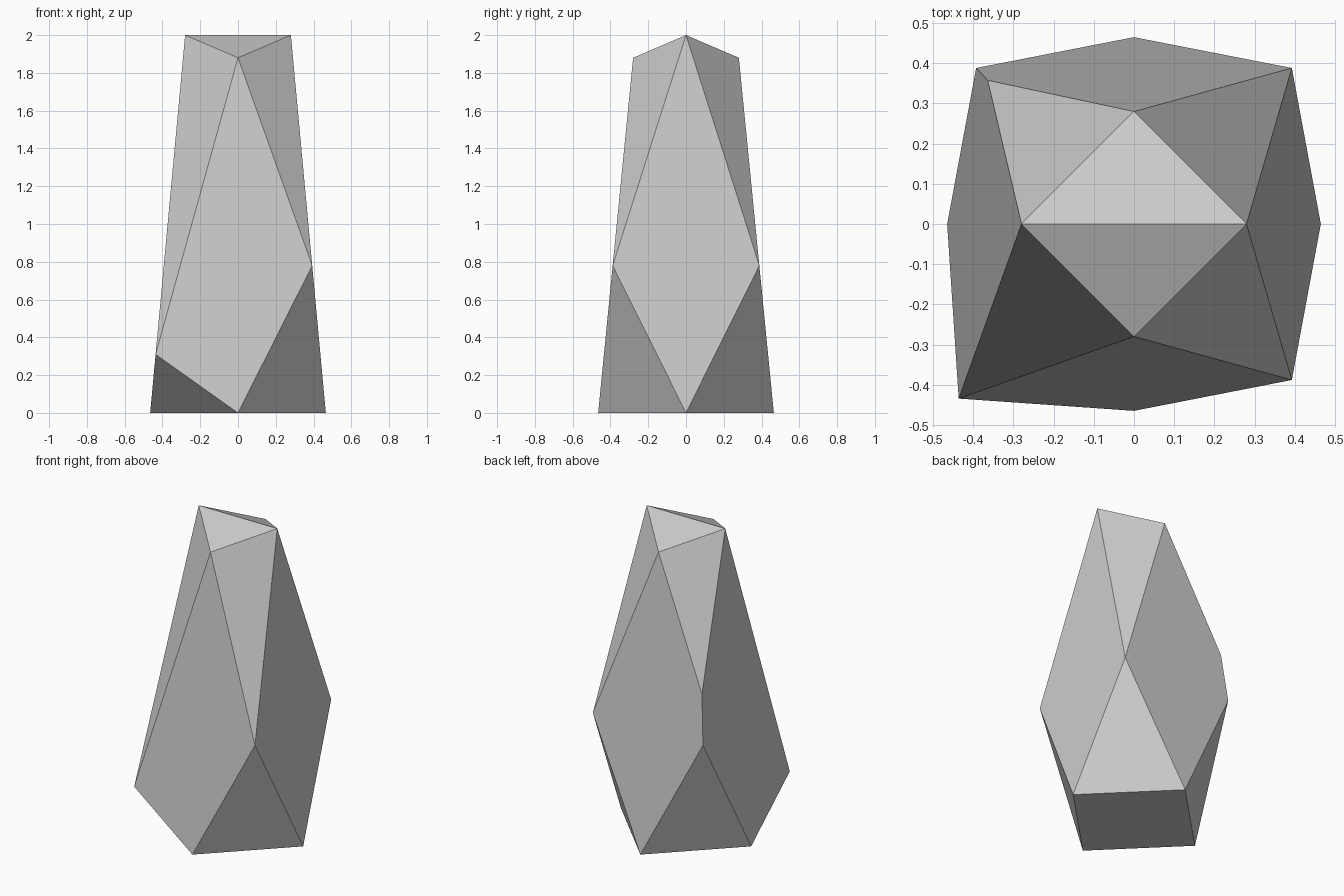
import bpy, bmesh, math

if "Cube" in bpy.data.objects:
    bpy.data.objects.remove(bpy.data.objects["Cube"])

BASE, TOP, RIDGE_Z, SIDE_Z = 0.465, 0.28, 2.0, 1.88


def taper(z, top_z):
    """Half width of the tapered block at height z."""
    return BASE - (BASE - TOP) * z / top_z


def corner(sx, sy, z):
    """Point on a vertical corner edge of the tapered block."""
    return (sx * taper(z, RIDGE_Z), sy * taper(z, SIDE_Z), z)


points = []
# Diamond base, top ridge and the lower front/back peaks
for s in (-1, 1):
    points += [(s * BASE, 0, 0), (0, s * BASE, 0),
               (s * TOP, 0, RIDGE_Z), (0, s * TOP, SIDE_Z)]
# Chipped corners; the back left keeps a short upright edge
for sx, sy, z in ((1, -1, 0.78), (1, 1, 0.78), (-1, -1, 0.31),
                  (-1, 1, 0.78), (-1, 1, 1.09)):
    points.append(corner(sx, sy, z))

# Faceted stone: wrap the points and merge coplanar triangles
bm = bmesh.new()
for p in points:
    bm.verts.new(p)
bmesh.ops.convex_hull(bm, input=bm.verts[:])
bmesh.ops.dissolve_limit(bm, angle_limit=math.radians(1),
                         verts=bm.verts[:], edges=bm.edges[:])
bmesh.ops.recalc_face_normals(bm, faces=bm.faces[:])
mesh = bpy.data.meshes.new("faceted_stone")
bm.to_mesh(mesh)
bm.free()
bpy.context.collection.objects.link(bpy.data.objects.new("faceted_stone", mesh))
